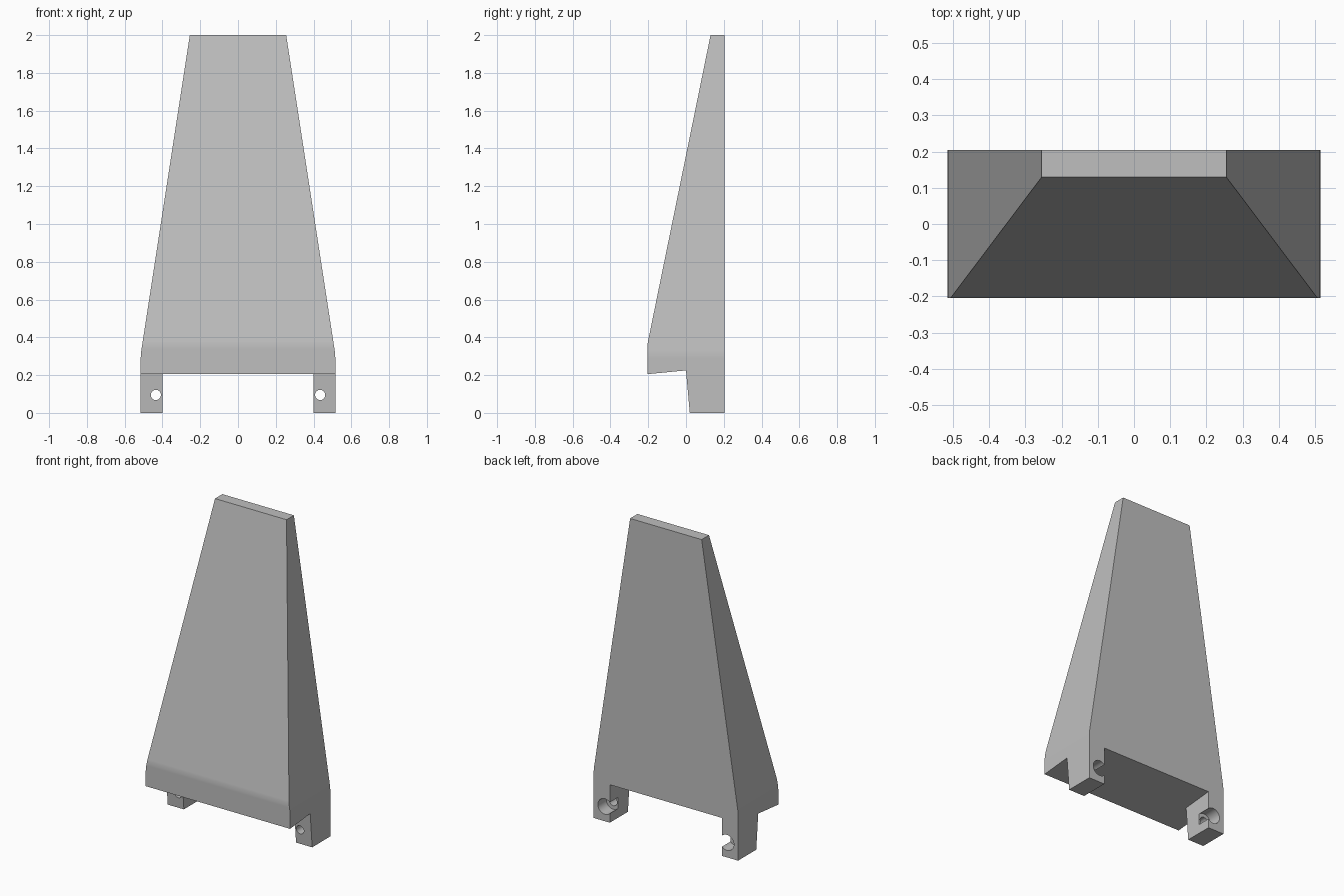
import bpy, bmesh
from math import radians
from mathutils import Vector, Matrix

cube = bpy.data.objects.get("Cube")
if cube:
    bpy.data.objects.remove(cube, do_unlink=True)

HALF_W, TOP_HALF_W, LEG_IN = 0.515, 0.255, 0.40
BACK, SIDE_BEND, HEIGHT = 0.205, 0.31, 2.0

grey = bpy.data.materials.new("light_grey")
grey.use_nodes = True
colour = (0.52, 0.52, 0.52, 1)
grey.diffuse_color = colour
grey.node_tree.nodes["Principled BSDF"].inputs["Base Color"].default_value = colour


def make_object(name, bm):
    bmesh.ops.recalc_face_normals(bm, faces=bm.faces)
    mesh = bpy.data.meshes.new(name)
    bm.to_mesh(mesh)
    bm.free()
    mesh.materials.append(grey)
    obj = bpy.data.objects.new(name, mesh)
    bpy.context.collection.objects.link(obj)
    return obj


def prism(profile, half_width):
    """Extrude a (y, z) profile symmetrically along x."""
    bm = bmesh.new()
    face = bm.faces.new([bm.verts.new((-half_width, y, z)) for y, z in profile])
    out = bmesh.ops.extrude_face_region(bm, geom=[face])
    moved = [g for g in out["geom"] if isinstance(g, bmesh.types.BMVert)]
    bmesh.ops.translate(bm, verts=moved, vec=(2 * half_width, 0, 0))
    bmesh.ops.recalc_face_normals(bm, faces=bm.faces)
    return bm


def cylinder(name, x, z, radius, y0, y1):
    """Cutter along y, from y0 to y1."""
    bm = bmesh.new()
    place = Matrix.Translation((x, (y0 + y1) / 2, z)) @ Matrix.Rotation(radians(90), 4, 'X')
    bmesh.ops.create_cone(bm, cap_ends=True, segments=32, radius1=radius,
                          radius2=radius, depth=y1 - y0, matrix=place)
    return make_object(name, bm)


# Wedge cover with the leg outline in its side profile
bm = prism([(BACK, 0), (0.02, 0), (0, 0.225), (-BACK, 0.205),
            (-BACK, 0.36), (0.13, HEIGHT), (BACK, HEIGHT)], HALF_W)

# Taper both sides above the bend
for s in (-1, 1):
    normal = Vector((s * (HEIGHT - SIDE_BEND), 0, HALF_W - TOP_HALF_W)).normalized()
    out = bmesh.ops.bisect_plane(bm, geom=bm.verts[:] + bm.edges[:] + bm.faces[:],
                                 plane_co=(s * HALF_W, 0, SIDE_BEND),
                                 plane_no=normal, clear_outer=True)
    rim = [g for g in out["geom_cut"] if isinstance(g, bmesh.types.BMEdge)]
    bmesh.ops.holes_fill(bm, edges=rim)
bmesh.ops.recalc_face_normals(bm, faces=bm.faces)

# Soften the shallow bends
bends = [e for e in bm.edges if len(e.link_faces) == 2
         and radians(3) < e.calc_face_angle() < radians(20)
         and all(0.3 < v.co.z < 0.4 for v in e.verts)]
bmesh.ops.bevel(bm, geom=bends, offset=0.02, segments=3, profile=0.5, affect='EDGES')
cover = make_object("wedge_cover", bm)

# Gap between the two legs
cutters = [make_object("leg_gap_cutter", prism(
    [(0, 0.225), (0.3, 0.254), (0.3, -0.1), (-0.1, -0.1)], LEG_IN))]

# Screw holes with wide recesses from the back
for s, side in ((-1, "right"), (1, "left")):
    cutters.append(cylinder(side + "_hole_cutter", s * 0.435, 0.095, 0.027, -0.1, 0.3))
    cutters.append(cylinder(side + "_recess_cutter", s * 0.435, 0.095, 0.05, 0.12, 0.3))

bpy.context.view_layer.objects.active = cover
for cutter in cutters:
    cutter.hide_render = True
    mod = cover.modifiers.new("cut", 'BOOLEAN')
    mod.operation = 'DIFFERENCE'
    mod.solver = 'EXACT'
    mod.object = cutter
    bpy.ops.object.modifier_apply(modifier=mod.name)
    bpy.data.objects.remove(cutter, do_unlink=True)

# Smooth holes and bends, keep real edges sharp
bpy.ops.object.select_all(action='DESELECT')
cover.select_set(True)
bpy.ops.object.shade_smooth_by_angle(angle=radians(25))
weighted = cover.modifiers.new("weighted_normals", 'WEIGHTED_NORMAL')
weighted.keep_sharp = True
